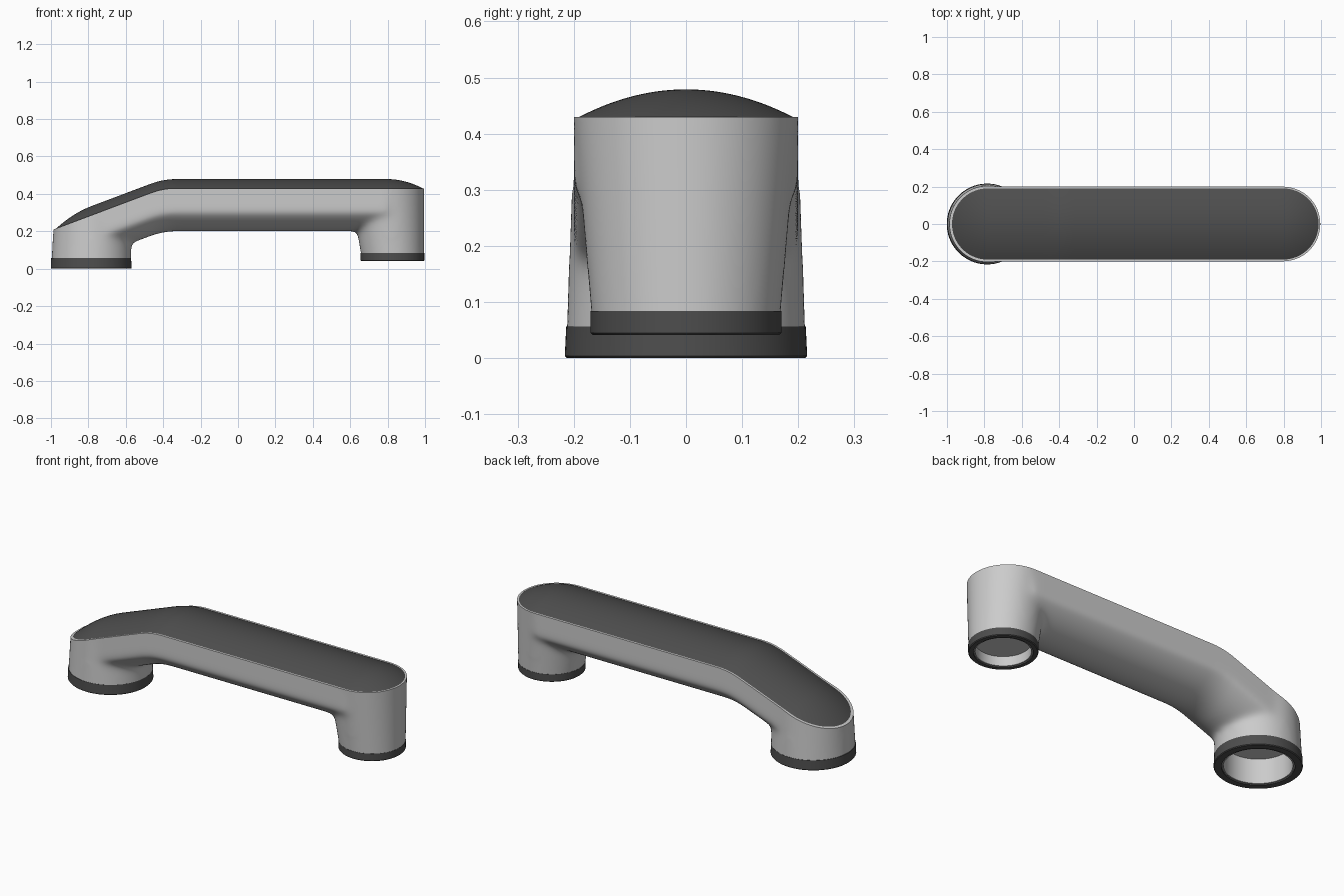
import bpy, bmesh, math

if "Cube" in bpy.data.objects:
    bpy.data.objects.remove(bpy.data.objects["Cube"])

dark = bpy.data.materials.new("dark_grey")
dark.diffuse_color = (0.075, 0.075, 0.075, 1)
dark.use_nodes = True
dark.node_tree.nodes["Principled BSDF"].inputs["Base Color"].default_value = dark.diffuse_color


def top_z(x):
    """Height of the body's upper rim: flat, a soft knee, then a slope."""
    if x > -0.33:
        return 0.43
    if x < -0.47:
        return 0.43 + 0.376 * (x + 0.40)
    return 0.43 - 0.376 * (x + 0.33) ** 2 / 0.28


def finish(name, bm, mat=None):
    bmesh.ops.remove_doubles(bm, verts=bm.verts, dist=1e-5)
    bmesh.ops.recalc_face_normals(bm, faces=bm.faces)
    me = bpy.data.meshes.new(name)
    bm.to_mesh(me)
    bm.free()
    ob = bpy.data.objects.new(name, me)
    bpy.context.collection.objects.link(ob)
    if mat:
        me.materials.append(mat)
    return ob


def activate(ob):
    bpy.ops.object.select_all(action='DESELECT')
    ob.select_set(True)
    bpy.context.view_layer.objects.active = ob


def smooth(ob):
    activate(ob)
    bpy.ops.object.shade_smooth_by_angle(angle=math.radians(30))


def loft(bm, loops, cap=True, closed=False):
    """Skin a list of closed point loops."""
    rows = [[bm.verts.new(p) for p in loop] for loop in loops]
    n = len(rows[0])
    pairs = list(zip(rows, rows[1:])) + ([(rows[-1], rows[0])] if closed else [])
    for a, b in pairs:
        for i in range(n):
            j = (i + 1) % n
            bm.faces.new((a[i], a[j], b[j], b[i]))
    if cap and not closed:
        bm.faces.new(rows[0])
        bm.faces.new(rows[-1])


def circle(x, r, z, n=96):
    return [(x + r * math.cos(2 * math.pi * i / n),
             r * math.sin(2 * math.pi * i / n), z) for i in range(n)]


def boolean(ob, cutter, op):
    activate(ob)
    m = ob.modifiers.new(op, 'BOOLEAN')
    m.operation, m.object, m.solver = op, cutter, 'EXACT'
    bpy.ops.object.modifier_apply(modifier=m.name)
    bpy.data.objects.remove(cutter)


# Body: arched-bottom beam plus two tapered posts
bm = bmesh.new()
R = 0.25
beam = []
for k in range(81):
    x = -0.785 + 1.585 * k / 80
    z = top_z(x)
    sec = [(x, 0.2, z + 0.08), (x, -0.2, z + 0.08)]
    for i in range(25):
        y = -0.2 + 0.4 * i / 24
        sec.append((x, y, z - 0.13 + 0.15 - math.sqrt(R * R - y * y)))
    beam.append(sec)
loft(bm, beam)


def post(x0, r0, z0, x1, r1, z1, za, zb):
    def at(z):
        t = (z - z0) / (z1 - z0)
        return circle(x0 + (x1 - x0) * t, r0 + (r1 - r0) * t, z)
    loft(bm, [at(za), at(zb)])


post(-0.785, 0.215, 0.0, -0.775, 0.20, 0.43, -0.08, 0.40)
post(0.826, 0.17, 0.083, 0.797, 0.20, 0.43, -0.02, 0.51)
body = finish("arm_body", bm)

# Blend the joints into fillets
activate(body)
m = body.modifiers.new("merge", 'REMESH')
m.mode, m.voxel_size = 'VOXEL', 0.011
bpy.ops.object.modifier_apply(modifier=m.name)
m = body.modifiers.new("blend", 'SMOOTH')
m.factor, m.iterations = 0.5, 35
bpy.ops.object.modifier_apply(modifier=m.name)

# Trim to the crisp upper rim and flat post ends
bm = bmesh.new()
xs = [-1.2] + [-0.48 + 0.16 * i / 16 for i in range(17)] + [1.2]
prof = [(x, top_z(x)) for x in xs]
prof += [(1.2, 0.083), (0.2, 0.083), (0.2, 0.055), (-1.2, 0.055)]
loft(bm, [[(x, y, z) for x, z in prof] for y in (-0.5, 0.5)])
boolean(body, finish("trim_helper", bm), 'INTERSECT')

# Blind sockets under the posts
for x, r, z in ((-0.785, 0.168, 0.14), (0.826, 0.136, 0.097)):
    bm = bmesh.new()
    loft(bm, [circle(x, r, -0.05), circle(x, r, z)])
    boolean(body, finish("socket_helper", bm), 'DIFFERENCE')
smooth(body)


def ring(name, x, ro0, ro1, ri, z0, z1, mat=None):
    bm = bmesh.new()
    c = 0.004
    loft(bm, [circle(x, ri, z0), circle(x, ro0 - c, z0), circle(x, ro0, z0 + c),
              circle(x, ro1, z1), circle(x, ri, z1)], closed=True)
    smooth(finish(name, bm, mat))


# Dark end collars with grey socket liners
ring("left_collar", -0.785, 0.216, 0.2135, 0.178, 0.0, 0.056, dark)
ring("left_liner", -0.785, 0.178, 0.178, 0.168, 0.004, 0.057)
ring("right_collar", 0.826, 0.17, 0.17, 0.145, 0.041, 0.084, dark)
ring("right_liner", 0.826, 0.145, 0.145, 0.136, 0.045, 0.085)

# Domed dark cover following the upper rim
bm = bmesh.new()
W, XL, XR, H = 0.19, -0.783, 0.797, 0.049
xs = [XL - W * math.cos(math.pi / 2 * i / 24) for i in range(24)]
xs += [XL + (XR - XL) * i / 80 for i in range(81)]
xs += [XR + W * math.sin(math.pi / 2 * i / 24) for i in range(1, 25)]
loops = []
for x in xs:
    d = max(XL - x, x - XR, 0)
    w = math.sqrt(max(W * W - d * d, 1e-6))
    z = top_z(x)
    sec = []
    for i in range(33):
        y = w * math.sin(math.pi / 2 * (i / 16 - 1))
        sec.append((x, y, z + H * max(0, 1 - (d * d + y * y) / W ** 2)))
    sec += [(x, w, z - 0.01), (x, -w, z - 0.01)]
    loops.append(sec)
loft(bm, loops)
smooth(finish("top_cover", bm, dark))
